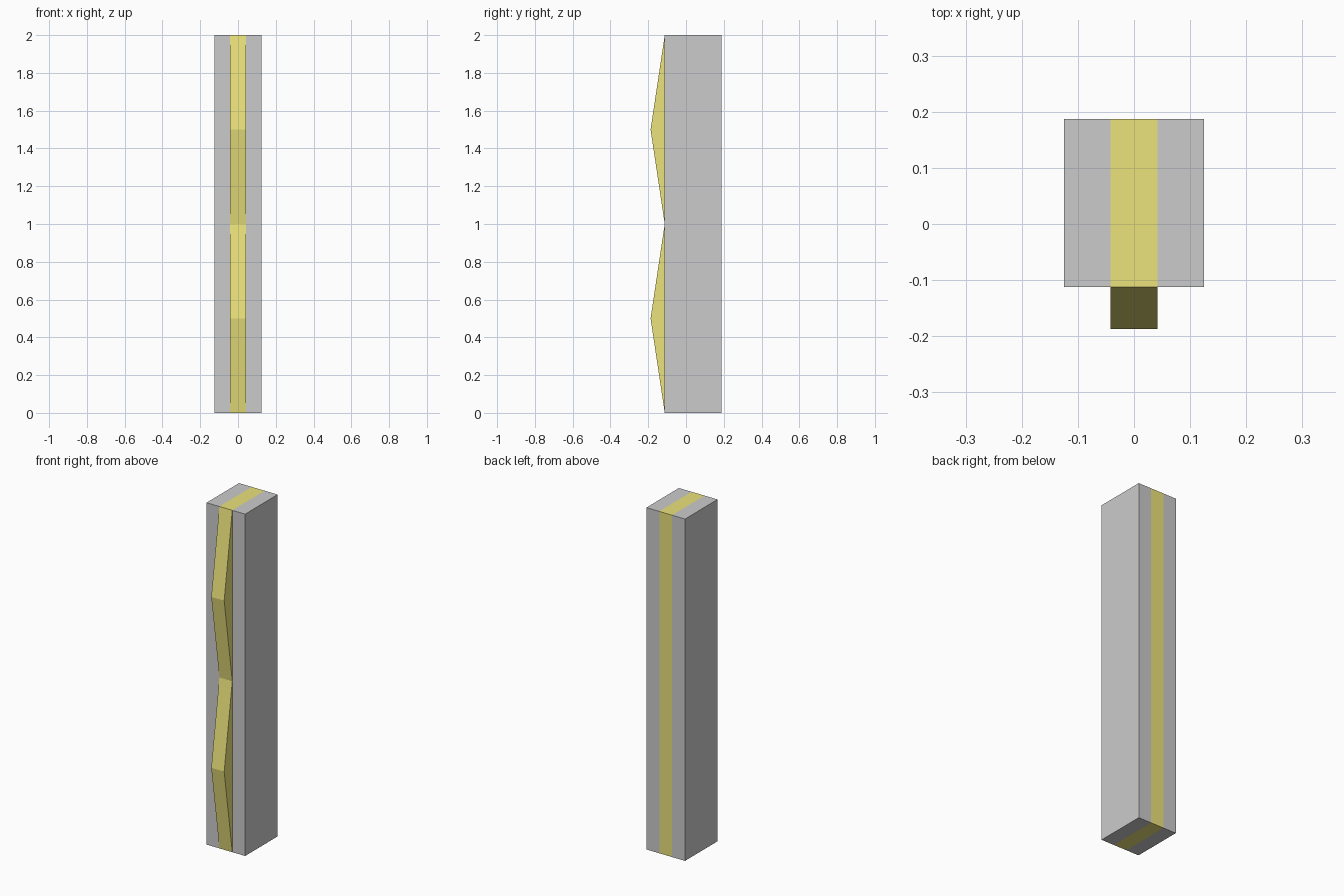
import bpy
import bmesh

if "Cube" in bpy.data.objects:
    bpy.data.objects.remove(bpy.data.objects["Cube"])

HALF_W, STRIP = 0.125, 0.0417        # half widths of the whole post and the centre strip
FRONT, BACK, PEAK = -0.1125, 0.1875, -0.1875
HEIGHT = 2.0


def extrude_profile(name, profile, x0, x1):
    """Extrude a (y, z) profile along x."""
    bm = bmesh.new()
    face = bm.faces.new([bm.verts.new((x0, y, z)) for y, z in profile])
    ret = bmesh.ops.extrude_face_region(bm, geom=[face])
    moved = [v for v in ret["geom"] if isinstance(v, bmesh.types.BMVert)]
    bmesh.ops.translate(bm, verts=moved, vec=(x1 - x0, 0, 0))
    bmesh.ops.recalc_face_normals(bm, faces=bm.faces)
    mesh = bpy.data.meshes.new(name)
    bm.to_mesh(mesh)
    bm.free()
    obj = bpy.data.objects.new(name, mesh)
    bpy.context.collection.objects.link(obj)
    return obj


# Grey side slabs
slab = [(FRONT, 0), (BACK, 0), (BACK, HEIGHT), (FRONT, HEIGHT)]
for name, sign in (("left_slab", -1), ("right_slab", 1)):
    extrude_profile(name, slab, sign * STRIP, sign * HALF_W)

# Yellow centre strip with two pointed ridges on the front
ridges = [(PEAK if i % 2 else FRONT, HEIGHT - 0.5 * i) for i in range(5)]
strip = extrude_profile("centre_strip", [(BACK, 0), (BACK, HEIGHT)] + ridges, -STRIP, STRIP)
yellow = bpy.data.materials.new("yellow")
yellow.diffuse_color = (0.83, 0.76, 0.2, 1)
yellow.use_nodes = True
yellow.node_tree.nodes["Principled BSDF"].inputs["Base Color"].default_value = yellow.diffuse_color
strip.data.materials.append(yellow)
